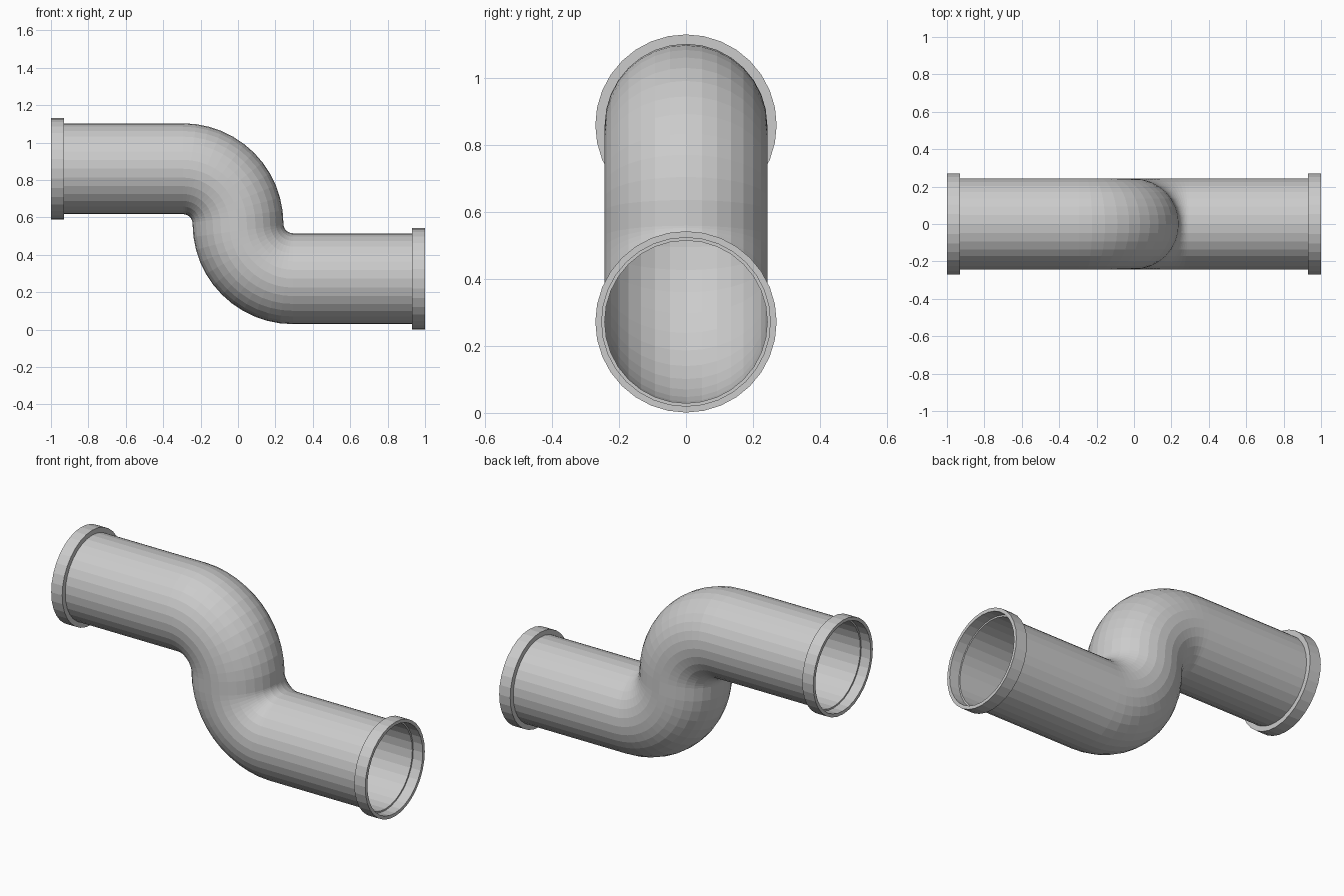
import bpy, bmesh, math
from mathutils import Vector

if "Cube" in bpy.data.objects:
    bpy.data.objects.remove(bpy.data.objects["Cube"])

SIDES = 32
PIPE_R = 0.243
FLANGE_R = 0.271
SOCKET_R = 0.252
LOW_Z, HIGH_Z = 0.272, 0.860
BEND_R = (HIGH_Z - LOW_Z) / 2
MID_Z = (HIGH_Z + LOW_Z) / 2
END_X, NECK_X = 1.0, 0.93
STEPS = 12


def ring(bm, x, z, radius, tilt=0.0):
    """Circle of vertices whose axis is +x rotated down by tilt."""
    up = Vector((math.sin(tilt), 0, math.cos(tilt)))
    verts = []
    for i in range(SIDES):
        a = 2 * math.pi * i / SIDES
        verts.append(bm.verts.new(Vector((x, 0, z)) + radius *
                     (up * math.cos(a) + Vector((0, 1, 0)) * math.sin(a))))
    return verts


def skin(name, ring_specs, closed=False):
    """Join successive rings with quads."""
    bm = bmesh.new()
    rings = [ring(bm, *spec) for spec in ring_specs]
    pairs = list(zip(rings, rings[1:]))
    if closed:
        pairs.append((rings[-1], rings[0]))
    for a, b in pairs:
        for i in range(SIDES):
            j = (i + 1) % SIDES
            bm.faces.new((a[i], b[i], b[j], a[j]))
    bmesh.ops.recalc_face_normals(bm, faces=bm.faces)
    mesh = bpy.data.meshes.new(name)
    bm.to_mesh(mesh)
    bm.free()
    obj = bpy.data.objects.new(name, mesh)
    bpy.context.collection.objects.link(obj)
    return obj


# S-shaped pipe: straight, bend down, bend back, straight
path = [(-NECK_X, HIGH_Z, PIPE_R, 0)]
for k in range(STEPS + 1):
    t = math.pi / 2 * k / STEPS
    path.append((-BEND_R + BEND_R * math.sin(t),
                 MID_Z + BEND_R * math.cos(t), PIPE_R, t))
for k in range(STEPS - 1, -1, -1):
    t = math.pi / 2 * k / STEPS
    path.append((BEND_R - BEND_R * math.sin(t),
                 MID_Z - BEND_R * math.cos(t), PIPE_R, t))
path.append((NECK_X, LOW_Z, PIPE_R, 0))
skin("bent_pipe", path)

# Flanged socket at each open end, with an inner step down to the pipe
for name, side, z in (("upper_flange", -1, HIGH_Z), ("lower_flange", 1, LOW_Z)):
    skin(name, [(side * NECK_X, z, PIPE_R),
                (side * NECK_X, z, FLANGE_R),
                (side * END_X, z, FLANGE_R),
                (side * END_X, z, SOCKET_R),
                (side * (NECK_X + 0.01), z, SOCKET_R),
                (side * (NECK_X + 0.01), z, PIPE_R)], closed=True)
